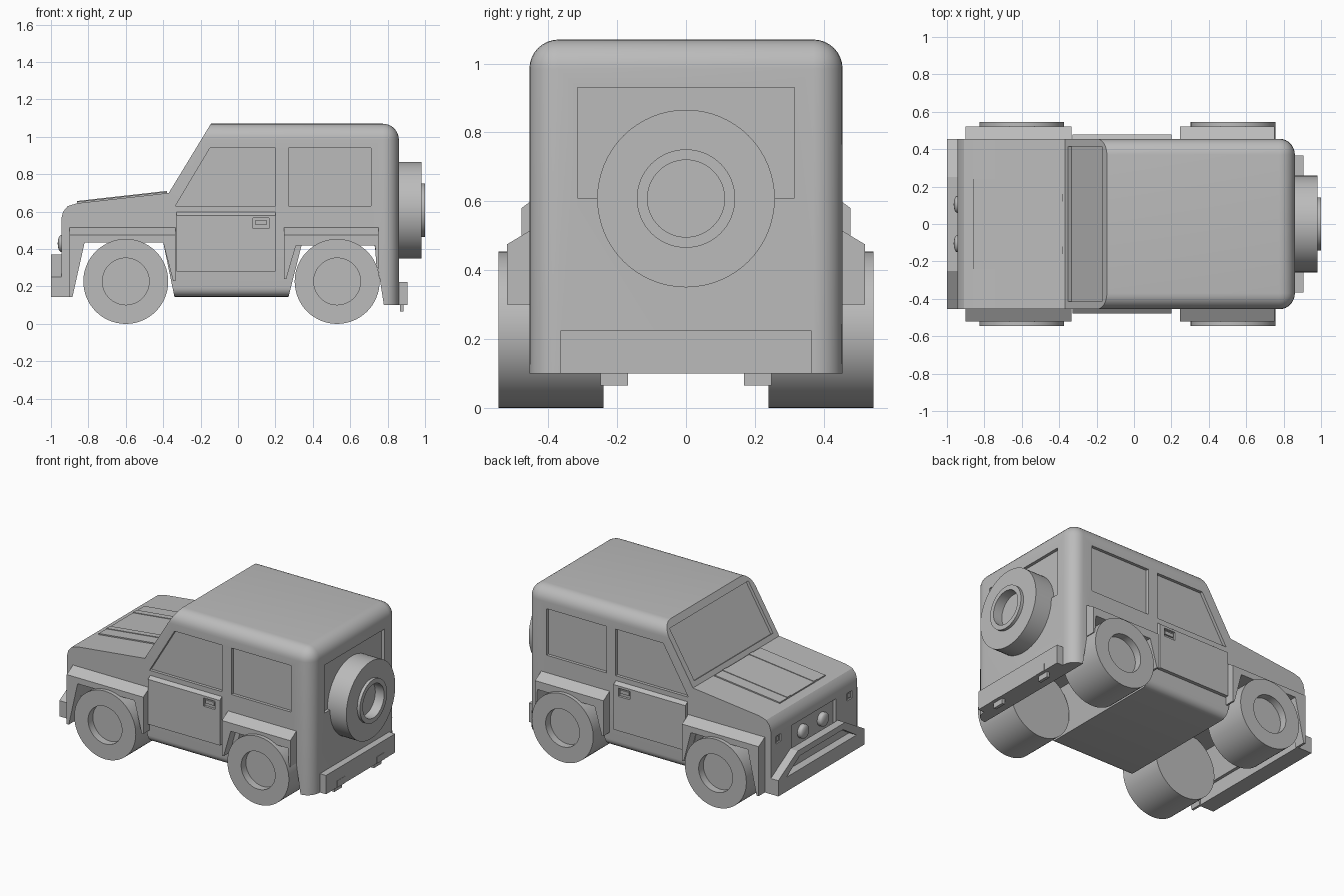
import bpy, bmesh, math
from mathutils import Vector

cube = bpy.data.objects.get("Cube")
if cube:
    bpy.data.objects.remove(cube, do_unlink=True)

GREY = (0.5, 0.5, 0.5, 1)
paint = bpy.data.materials.new("plain_grey")
paint.use_nodes = True
paint.diffuse_color = GREY
paint.node_tree.nodes["Principled BSDF"].inputs["Base Color"].default_value = GREY


def finish(name, bm):
    bmesh.ops.recalc_face_normals(bm, faces=bm.faces)
    mesh = bpy.data.meshes.new(name)
    bm.to_mesh(mesh)
    bm.free()
    mesh.materials.append(paint)
    ob = bpy.data.objects.new(name, mesh)
    bpy.context.collection.objects.link(ob)
    return ob


def prism_bm(pts, axis, lo, hi):
    """Extrude a 2D outline along an axis."""
    place = {"x": lambda a, b, h: (h, a, b),
             "y": lambda a, b, h: (a, h, b),
             "z": lambda a, b, h: (a, b, h)}[axis]
    bm = bmesh.new()
    face = bm.faces.new([bm.verts.new(place(a, b, lo)) for a, b in pts])
    ext = bmesh.ops.extrude_face_region(bm, geom=[face])
    new = [v for v in ext["geom"] if isinstance(v, bmesh.types.BMVert)]
    bmesh.ops.translate(bm, verts=new, vec=place(0, 0, hi - lo))
    return bm


def prism(name, pts, axis, lo, hi):
    return finish(name, prism_bm(pts, axis, lo, hi))


def rect(a0, a1, b0, b1):
    return [(a0, b0), (a1, b0), (a1, b1), (a0, b1)]


def box(name, x0, x1, y0, y1, z0, z1):
    return prism(name, rect(x0, x1, y0, y1), "z", z0, z1)


def lathe(name, profile, origin, direction, steps=64):
    """Spin (radius, height) points about a direction through origin."""
    d, o = Vector(direction), Vector(origin)
    side = Vector((0, 0, 1))
    bm = bmesh.new()
    vs = [bm.verts.new(o + side * r + d * h) for r, h in profile]
    es = [bm.edges.new(p) for p in zip(vs, vs[1:])]
    bmesh.ops.spin(bm, geom=vs + es, cent=o, axis=d, angle=math.tau, steps=steps)
    bmesh.ops.remove_doubles(bm, verts=bm.verts, dist=1e-4)
    return smooth(finish(name, bm))


def activate(ob):
    bpy.ops.object.select_all(action="DESELECT")
    ob.select_set(True)
    bpy.context.view_layer.objects.active = ob


def smooth(ob):
    activate(ob)
    bpy.ops.object.shade_smooth_by_angle(angle=math.radians(32))
    return ob


def cut(ob, cutter):
    activate(ob)
    mod = ob.modifiers.new("cut", "BOOLEAN")
    mod.operation, mod.solver, mod.object = "DIFFERENCE", "EXACT", cutter
    bpy.ops.object.modifier_apply(modifier=mod.name)
    bpy.data.objects.remove(cutter, do_unlink=True)


# Body shell: side profile with wheel arches
W = 0.455
profile = [(-0.945, 0.24), (-0.945, 0.56), (-0.935, 0.6), (-0.91, 0.63), (-0.86, 0.645),
           (-0.37, 0.7), (-0.145, 1.07), (0.86, 1.07), (0.86, 0.1), (0.78, 0.1),
           (0.73, 0.42), (0.34, 0.42), (0.27, 0.145), (-0.34, 0.145), (-0.4, 0.435),
           (-0.82, 0.435), (-0.87, 0.24)]
bm = prism_bm(profile, "y", -W, W)


def edges_where(test):
    return [e for e in bm.edges if all(test(v.co) for v in e.verts)]


def is_side(e):
    return abs(e.verts[0].co.y - e.verts[1].co.y) < 0.01


# Round the roof rim and rear corners, then the sills
rim = [e for e in edges_where(lambda c: c.z > 1.06) if is_side(e)]
rim += edges_where(lambda c: c.x > 0.85)
rim = [e for e in set(rim) if not all(v.co.z < 0.2 for v in e.verts)]
bmesh.ops.bevel(bm, geom=rim, offset=0.085, segments=8, profile=0.5, affect="EDGES")
sills = [e for e in edges_where(lambda c: abs(c.z - 0.145) < 0.001) if is_side(e)]
bmesh.ops.bevel(bm, geom=sills, offset=0.05, segments=6, profile=0.5, affect="EDGES")
body = finish("body", bm)

# Recessed windows
front_window = [(-0.335, 0.63), (0.2, 0.63), (0.2, 0.94), (-0.15, 0.94)]
rear_side_window = rect(0.27, 0.71, 0.63, 0.94)
for s in (-1, 1):
    lo, hi = sorted((s * (W - 0.02), s * 0.6))
    cut(body, prism("cutter", front_window, "y", lo, hi))
    cut(body, prism("cutter", rear_side_window, "y", lo, hi))
cut(body, box("cutter", 0.84, 0.95, -0.315, 0.315, 0.61, 0.93))

# Recessed windscreen
low, high = Vector((-0.352, 0.729)), Vector((-0.17, 1.029))
out = Vector((-0.854, 0.52))
screen = [low - out * 0.02, high - out * 0.02, high + out * 0.06, low + out * 0.06]
cut(body, prism("cutter", screen, "y", -0.415, 0.415))

# Recessed grille and indicators
cut(body, box("cutter", -1.1, -0.925, -0.23, 0.23, 0.32, 0.52))
for s in (-1, 1):
    lo, hi = sorted((s * 0.35, s * 0.4))
    cut(body, box("cutter", -1.1, -0.935, lo, hi, 0.46, 0.51))
    box("indicator", -0.94, -0.937, lo + 0.01, hi - 0.01, 0.47, 0.5)
smooth(body)

# Bonnet panel with two ribs
def on_bonnet(name, x0, x1, y0, y1, up):
    h = lambda x: 0.645 + (x + 0.86) * 0.112
    pts = [(x0, h(x0) - 0.02), (x1, h(x1) - 0.02), (x1, h(x1) + up), (x0, h(x0) + up)]
    prism(name, pts, "y", y0, y1)


on_bonnet("bonnet_panel", -0.86, -0.38, -0.24, 0.24, 0.008)
for s in (-1, 1):
    on_bonnet("bonnet_rib", -0.86, -0.38, s * 0.14 - 0.02, s * 0.14 + 0.02, 0.012)

# Round lamps
for s in (-1, 1):
    dome = [(0.045 * math.cos(a), 0.02 + 0.018 * math.sin(a))
            for a in (i * math.pi / 12 for i in range(7))]
    lathe("headlamp", [(0.045, 0)] + dome, (-0.926, s * 0.105, 0.43), (-1, 0, 0), 32)

# Front bumper and guard frame
box("front_bumper", -1, -0.89, -W, W, 0.145, 0.24)
box("guard_top_bar", -1, -0.945, -0.25, 0.25, 0.33, 0.37)
for s in (-1, 1):
    strut = [(s * W, 0.23), (s * W, 0.25), (s * 0.25, 0.37), (s * 0.22, 0.335), (s * 0.385, 0.23)]
    prism("guard_strut", strut, "x", -1, -0.945)

# Rear bumper and tow hooks
box("rear_bumper", 0.85, 0.905, -0.365, 0.365, 0.1, 0.225)
for s in (-1, 1):
    y = s * 0.208
    box("tow_hook_plate", 0.865, 0.907, y - 0.04, y + 0.04, 0.1, 0.145)
    box("tow_hook", 0.865, 0.885, y - 0.04, y + 0.04, 0.065, 0.1)

# Wheel flares with a sloping top
flares = {
    "front_flare": [(-0.9, 0.52), (-0.9, 0.145), (-0.885, 0.145), (-0.82, 0.435),
                    (-0.4, 0.435), (-0.347, 0.23), (-0.335, 0.23), (-0.335, 0.52)],
    "rear_flare": [(0.245, 0.52), (0.245, 0.24), (0.258, 0.24), (0.31, 0.42),
                   (0.733, 0.42), (0.74, 0.3), (0.75, 0.3), (0.75, 0.52)]}
for s in (-1, 1):
    for name, pts in flares.items():
        bm = prism_bm(pts, "y", s * (W - 0.01), s * 0.52)
        for v in bm.verts:
            if v.co.z > 0.5 and abs(v.co.y) > 0.5:
                v.co.z = 0.475
        finish(name, bm)

    # Door panel with bevelled top and a handle pocket
    bm = prism_bm(rect(-0.33, 0.2, 0.28, 0.605), "y", s * (W - 0.01), s * 0.478)
    for v in bm.verts:
        if v.co.z > 0.6 and abs(v.co.y) > 0.47:
            v.co.z = 0.58
    door = finish("door", bm)
    lo, hi = sorted((s * 0.462, s * 0.55))
    cut(door, box("cutter", 0.08, 0.165, lo, hi, 0.51, 0.565))
    lo, hi = sorted((s * 0.46, s * 0.472))
    box("door_handle", 0.09, 0.155, lo, hi, 0.53, 0.553)

    # Wheels with sunken hubs
    tyre = [(0, 0), (0.227, 0), (0.227, 0.305), (0.125, 0.305), (0.125, 0.255), (0, 0.255)]
    for name, x in (("front_wheel", -0.6), ("rear_wheel", 0.53)):
        lathe(name, tyre, (x, s * 0.24, 0.227), (0, s, 0))

# Spare wheel on the tail
spare = [(0, 0), (0.258, 0), (0.258, 0.145), (0.143, 0.145), (0.143, 0.165),
         (0.112, 0.165), (0.112, 0.1), (0, 0.1)]
lathe("spare_wheel", spare, (0.835, 0, 0.608), (1, 0, 0))
